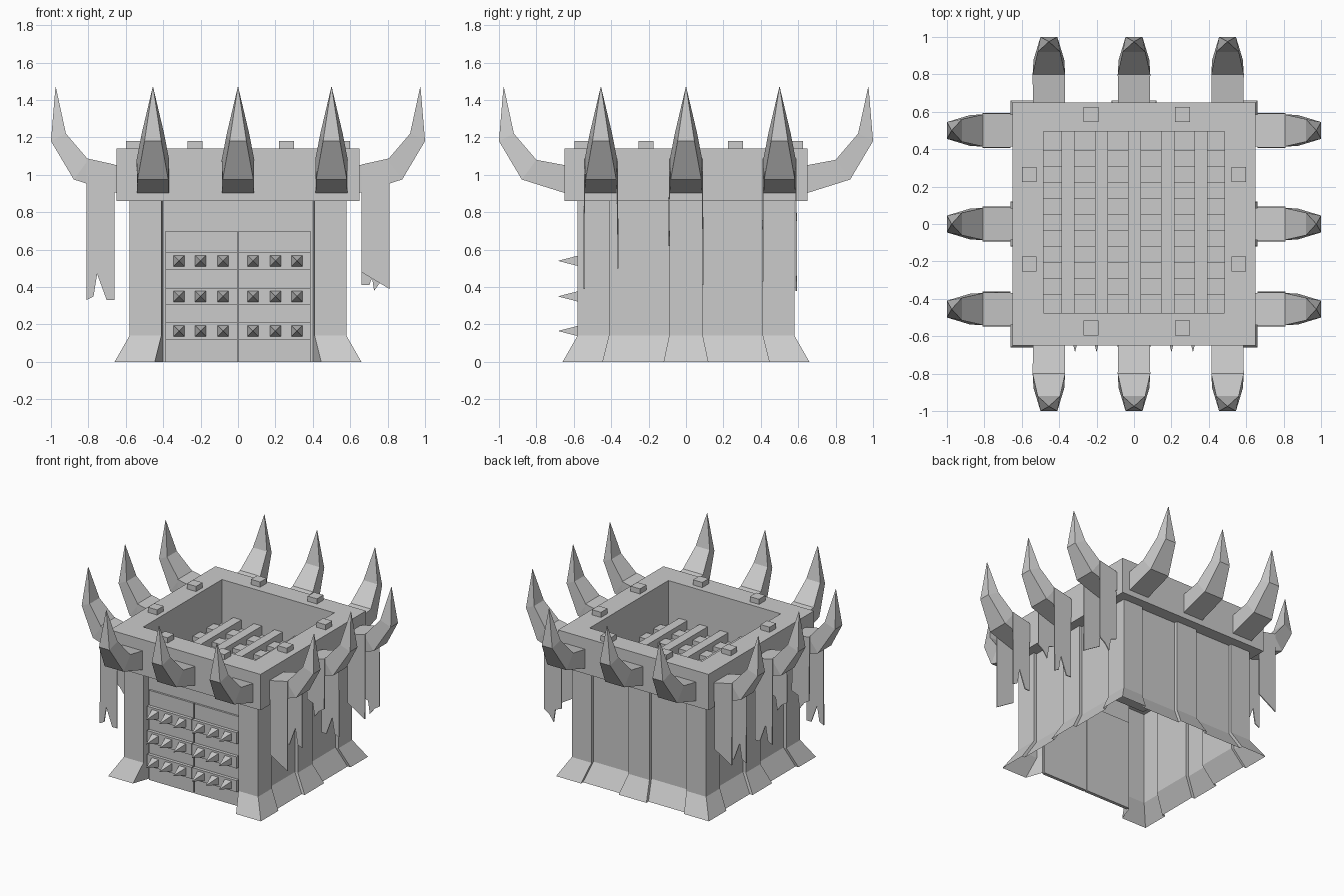
import bpy, bmesh
from math import pi
from mathutils import Matrix

if "Cube" in bpy.data.objects:
    bpy.data.objects.remove(bpy.data.objects["Cube"])


def turn(k):
    return Matrix.Rotation(k * pi / 2, 4, 'Z')


def make(name, verts, faces, k=0, normals=True):
    bm = bmesh.new()
    vs = [bm.verts.new(v) for v in verts]
    for f in faces:
        bm.faces.new([vs[i] for i in f])
    if normals:
        bmesh.ops.recalc_face_normals(bm, faces=bm.faces)
    bm.transform(turn(k))
    me = bpy.data.meshes.new(name)
    bm.to_mesh(me)
    bm.free()
    ob = bpy.data.objects.new(name, me)
    bpy.context.collection.objects.link(ob)
    return ob


def loft(name, rings, k=0, cap_start=False, cap_end=False):
    n = len(rings[0])
    verts = [p for r in rings for p in r]
    faces = [(i * n + j, i * n + (j + 1) % n, (i + 1) * n + (j + 1) % n, (i + 1) * n + j)
             for i in range(len(rings) - 1) for j in range(n)]
    if cap_start:
        faces.append(tuple(range(n)))
    if cap_end:
        faces.append(tuple(range(len(verts) - n, len(verts))))
    return make(name, verts, faces, k)


def box(name, x0, x1, y0, y1, z0, z1):
    rings = [[(x0, y0, z), (x1, y0, z), (x1, y1, z), (x0, y1, z)] for z in (z0, z1)]
    return loft(name, rings, 0, True, True)


# Hollow wall shell: corner posts, middle buttresses and panels, flared at the foot
FRONT = [(-.58, .58), (-.41, .58), (-.40, .53), (.40, .53), (.41, .58)]
SIDE = [(-.58, .58), (-.41, .58), (-.41, .555), (-.09, .555), (-.09, .58),
        (.09, .58), (.09, .555), (.41, .555), (.41, .58)]
FLARE = {.58: .66, .555: .635, .41: .445, .09: .12}


def wall_ring(z, flared):
    pts = []
    for k in range(4):
        for u, v in (FRONT if k == 0 else SIDE):
            if flared:
                s = 1 if u > 0 else -1
                u, v = s * FLARE.get(abs(u), abs(u)), FLARE.get(v, v)
            p = turn(k) @ Matrix.Translation((u, -v, z))
            pts.append(tuple(p.translation))
    return pts


loft("walls", [wall_ring(0, True), wall_ring(.14, False), wall_ring(.87, False)])


# Parapet with sunken roof floor
def square(h, z, dy=0):
    return [(-h, -h + dy, z), (h, -h + dy, z), (h, h + dy, z), (-h, h + dy, z)]


loft("parapet", [square(.54, .86), square(.65, .86), square(.65, 1.14),
                 square(.485, 1.14, .01), square(.485, .80, .01)], cap_end=True)

# Roof grating
for i in range(5):
    x = -.352 + i * .1775
    box("grate_bar", x - .035, x + .035, -.475, .495, .80, .87)
    y = .35 - i * .171
    box("grate_slat", -.485, .485, y - .045, y + .045, .80, .835)

# Studs on top of the parapet
for s in (-1, 1):
    for x in (-.23, .26):
        box("parapet_stud", x - .04, x + .04, s * .57 - .025, s * .57 + .055, 1.13, 1.18)
    for y in (-.215, .265):
        box("parapet_stud", s * .56 - .04, s * .56 + .04, y - .04, y + .04, 1.13, 1.18)

# Double gate with banded spikes
for s in (-1, 1):
    xa, xb = sorted((s * .004, s * .388))
    box("gate_leaf", xa, xb, -.545, -.52, 0, .70)
    for z in (.165, .35, .54):
        box("gate_band", xa, xb, -.57, -.53, z - .045, z + .045)
        for x in (.08, .2, .315):
            c, r = s * x, .031
            base = [(c - r, -.565, z - r), (c + r, -.565, z - r),
                    (c + r, -.565, z + r), (c - r, -.565, z + r)]
            make("gate_spike", base + [(c, -.685, z)],
                 [(0, 1, 4), (1, 2, 4), (2, 3, 4), (3, 0, 4), (0, 1, 2, 3)])

# Curved horns: each section is upper edge then lower edge as (out, z, half width)
HORN = [((.64, 1.05, .085), (.64, .90, .085)),
        ((.80, 1.08, .087), (.878, .975, .082)),
        ((.92, 1.22, .06), (1.0, 1.18, .045)),
        ((.974, 1.47, .001), (.976, 1.47, .001))]


def horn(u, k):
    rings = []
    for (a, za, wa), (b, zb, wb) in HORN:
        rings.append([(u - wa, -a, za), (u + wa, -a, za), (u + wb, -b, zb), (u - wb, -b, zb)])
    loft("horn", rings, k, True, True)


# Torn cloths draped over the side horns; hem is (fraction across, height offset)
SLANT = [(0, .09), (1, 0)]
FORK = [(0, 0), (.28, 0), (.62, .14), (.75, .02), (1, 0)]
STEP = [(0, .12), (.35, .10), (.45, 0), (.7, .05), (1, .08)]


def cloth(u, k, drops):
    a, b, za, zb, w = .66, .81, 1.055, 1.088, .09
    verts = [(u - w, -a, za), (u - w, -b, zb), (u + w, -b, zb), (u + w, -a, za)]
    faces = [(0, 1, 2, 3)]
    for s, first, last, (hem, low) in ((-1, 0, 1, drops[0]), (1, 3, 2, drops[1])):
        n = len(verts)
        verts += [(u + s * (w + .004), -(a + (b - a) * f), low + dz) for f, dz in hem]
        faces.append((last, first) + tuple(range(n, n + len(hem))))
    ob = make("draped_cloth", verts, faces, k)
    m = ob.modifiers.new("thickness", 'SOLIDIFY')
    m.thickness = .008


DROPS = [((SLANT, .39), (FORK, .50)), ((STEP, .62), (FORK, .41)), ((SLANT, .43), (STEP, .38))]
DROPS_LEFT = [((STEP, .51), (FORK, .33)), ((FORK, .42), (STEP, .60)), ((SLANT, .45), (FORK, .40))]
for k in range(4):
    flip = 1 if k < 2 else -1
    for i, u in enumerate((-.455, 0, .5)):
        horn(flip * u, k)
        if k == 1:
            cloth(u, k, DROPS[i])
        elif k == 3:
            cloth(-u, k, DROPS_LEFT[i])
